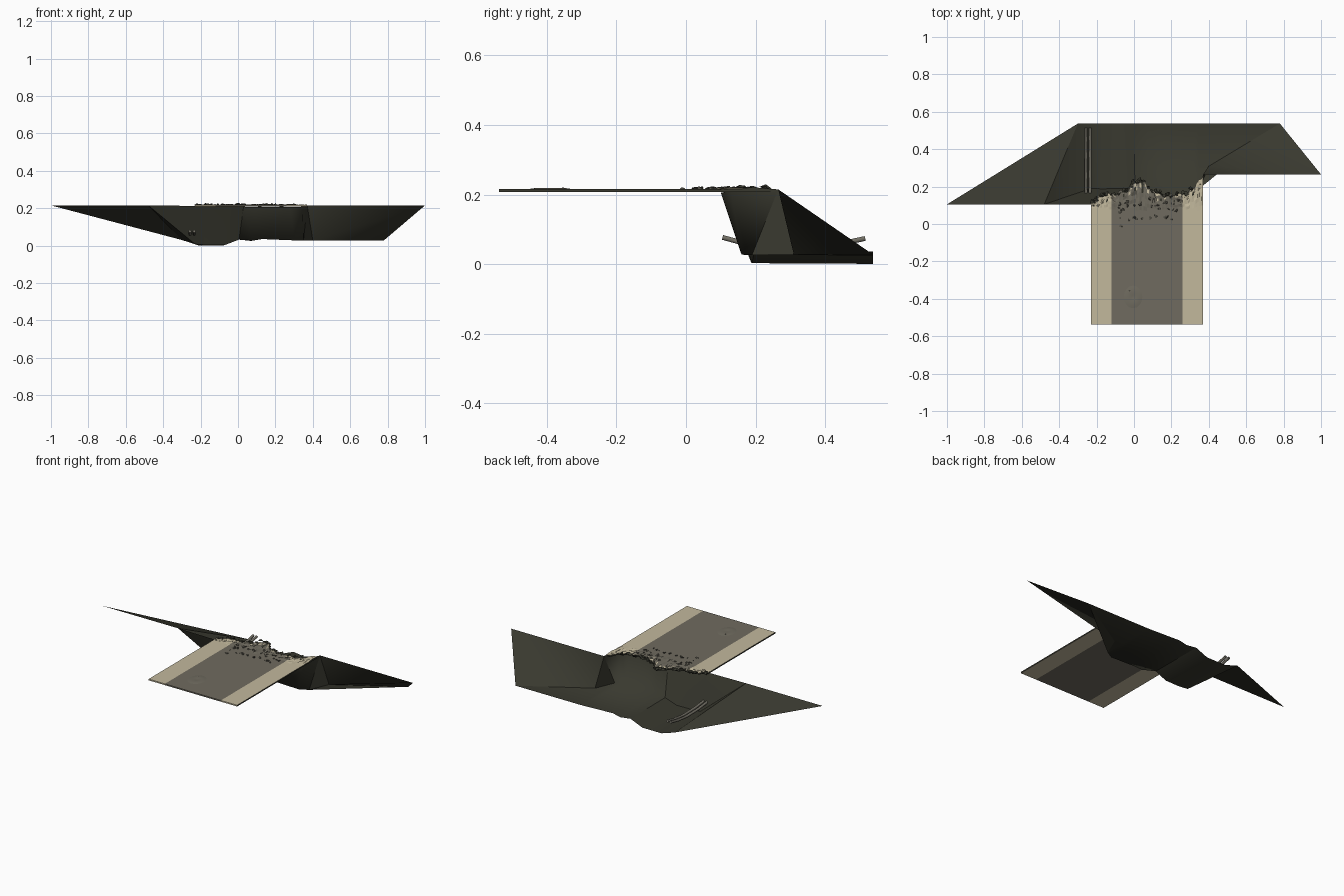
import bpy, bmesh, math, random
from mathutils import Vector

if "Cube" in bpy.data.objects:
    bpy.data.objects.remove(bpy.data.objects["Cube"])

random.seed(7)


def mat(name, c):
    m = bpy.data.materials.new(name)
    m.diffuse_color = (*c, 1)
    m.use_nodes = True
    m.node_tree.nodes["Principled BSDF"].inputs["Base Color"].default_value = m.diffuse_color
    return m


ASPHALT = mat("asphalt grey", (0.16, 0.147, 0.115))
SAND = mat("sandy shoulder", (0.54, 0.48, 0.335))
EARTH = mat("dark earth", (0.040, 0.040, 0.028))
RUBBLE = mat("rubble dark", (0.085, 0.08, 0.063))
STEEL = mat("pipe grey", (0.17, 0.16, 0.13))


def make(name, bm, mats, angle=None):
    me = bpy.data.meshes.new(name)
    bm.to_mesh(me)
    bm.free()
    ob = bpy.data.objects.new(name, me)
    bpy.context.collection.objects.link(ob)
    for m in mats:
        me.materials.append(m)
    if angle:
        bpy.context.view_layer.objects.active = ob
        ob.select_set(True)
        bpy.ops.object.shade_smooth_by_angle(angle=math.radians(angle))
        ob.select_set(False)
    return ob


# --- eroded embankment: steep wall and floor lofted from (crest, toe, back edge)
stations = [
    ((-.48, .105, .215), (-.23, .190, .008), (-.30, .537, .030)),
    ((-.22, .105, .212), (-.17, .188, .003), (-.21, .537, .001)),
    ((-.04, .115, .210), (-.07, .190, .003), (-.08, .537, .001)),
    ((.03, .130, .208), (.005, .195, .032), (.0, .537, .034)),
    ((.08, .105, .206), (.08, .165, .027), (.07, .537, .025)),
    ((.14, .100, .206), (.13, .157, .035), (.12, .537, .036)),
    ((.28, .100, .206), (.30, .160, .028), (.34, .537, .028)),
    ((.345, .130, .208), (.35, .190, .027), (.50, .537, .028)),
    ((.37, .265, .215), (.40, .310, .027), (.78, .537, .028)),
]
bm = bmesh.new()
rows = [[bm.verts.new(p) for p in s] for s in stations]
for a, b in zip(rows, rows[1:]):
    for j in range(2):
        bm.faces.new((a[j], a[j + 1], b[j + 1], b[j]))
# side wings running out to a point at each end
crest, toe, back = rows[0]
t = bm.verts.new((-1, .105, .215))
bm.faces.new((t, crest, back))
bm.faces.new((crest, toe, back))
crest, toe, back = rows[-1]
t = bm.verts.new((1, .265, .215))
bm.faces.new((t, crest, toe))
bm.faces.new((t, toe, back))
bmesh.ops.triangulate(bm, faces=bm.faces)
for f in bm.faces:
    if f.normal.z < 0:
        f.normal_flip()
# crisp folds on the left, worn smooth on the right
for e in bm.edges:
    if max(v.co.x for v in e.verts) < .04 and e.calc_face_angle(0) > .5:
        e.smooth = False
make("eroded_embankment", bm, [EARTH], 85)

# --- road slab with a broken rear edge
EDGE = [(-.23, .12), (-.17, .155), (-.10, .165), (-.03, .19), (.0, .225), (.04, .245),
        (.07, .20), (.12, .17), (.2, .16), (.27, .165), (.32, .20), (.37, .262)]


def edge_y(x):
    for (x0, y0), (x1, y1) in zip(EDGE, EDGE[1:]):
        if x <= x1 + 1e-6:
            return y0 + (y1 - y0) * (x - x0) / (x1 - x0)
    return EDGE[-1][1]


TOP, BOT, N = .216, .208, 60
bm = bmesh.new()
top, bot = [], []
for i in range(N + 1):
    x = -.23 + .6 * i / N
    e = edge_y(x) + random.uniform(-.012, .008)
    col = [-.537, -.2] + [.05 + (e - .05) * k / 8 for k in range(9)]
    top.append([bm.verts.new((x, y, TOP + (random.uniform(-.002, .004) if y > .09 else 0)))
                for y in col])
    bot.append([bm.verts.new((x, y, BOT)) for y in col])
M = len(top[0])


def quad(a, b, c, d, m):
    f = bm.faces.new((a, b, c, d))
    f.material_index = m


for i in range(N):
    xc = -.23 + .6 * (i + .5) / N
    base = 0 if -.12 < xc < .26 else 1
    for j in range(M - 1):
        m = base
        # crumbled, mixed colouring near the break
        if j >= M - 4 and random.random() < .10 * (j - M + 5):
            m = random.choice((0, 1, 1, 2))
        quad(top[i][j], top[i + 1][j], top[i + 1][j + 1], top[i][j + 1], m)
        quad(bot[i][j + 1], bot[i + 1][j + 1], bot[i + 1][j], bot[i][j], base)
    quad(top[i][-1], top[i + 1][-1], bot[i + 1][-1], bot[i][-1], 2)
    quad(top[i + 1][0], top[i][0], bot[i][0], bot[i + 1][0], base)
for j in range(M - 1):
    quad(top[0][j], top[0][j + 1], bot[0][j + 1], bot[0][j], 2)
    quad(top[N][j + 1], top[N][j], bot[N][j], bot[N][j + 1], 2)
make("road_slab", bm, [ASPHALT, SAND, EARTH])


# --- loose stones: jittered convex lumps
def lump(bm, p, r, flat, mi):
    pts = []
    for k in range(9):
        v = Vector([random.gauss(0, 1) for _ in range(3)]).normalized()
        pts.append(bm.verts.new(Vector(p) + Vector((v.x * r, v.y * r, v.z * r * flat))))
    res = bmesh.ops.convex_hull(bm, input=pts)
    for g in res["geom"]:
        if isinstance(g, bmesh.types.BMFace):
            g.material_index = mi
    bmesh.ops.delete(bm, geom=[v for v in pts if v.is_valid and not v.link_faces], context='VERTS')


bm = bmesh.new()
for k in range(36):
    x = random.uniform(-.11, .27)
    y = .16 - .14 * random.random() ** 1.3
    lump(bm, (x, y, TOP + .002), random.uniform(.006, .013), .5, 0)
lump(bm, (-.07, -.01, TOP + .002), .011, .5, 0)
make("loose_stones", bm, [RUBBLE])

# --- broken chunks along the crest
bm = bmesh.new()
for k in range(30):
    x = -.22 + .54 * (k + random.random()) / 30
    lump(bm, (x, edge_y(x) - random.uniform(-.006, .012), random.uniform(.213, .219)),
         random.uniform(.010, .018), .6, 0)
for k in range(60):
    x = random.choice((random.uniform(-.22, -.1), random.uniform(.24, .36)))
    lump(bm, (x, edge_y(x) - random.uniform(.0, .05), TOP), random.uniform(.003, .007), .6, 1)
make("broken_edge_chunks", bm, [EARTH, SAND])

# --- shallow buckled patch in the road
bm = bmesh.new()
rings = []
for r, z in ((.055, 0), (.042, .002), (.022, .003), (.008, .001)):
    rings.append([bm.verts.new((-.005 + r * math.cos(a) * .9, -.39 + r * math.sin(a) * 1.1,
                                TOP + z + .0003))
                  for a in [math.tau * k / 16 for k in range(16)]])
for a, b in zip(rings, rings[1:]):
    for k in range(16):
        bm.faces.new((a[k], a[(k + 1) % 16], b[(k + 1) % 16], b[k]))
bm.faces.new(rings[-1])
lump(bm, (-.02, -.36, TOP + .002), .012, .3, 0)
make("buckled_patch", bm, [ASPHALT], 30)

# --- pair of exposed, sagging pipes
for n, x in (("left", -.257), ("right", -.234)):
    cu = bpy.data.curves.new("pipe_" + n, 'CURVE')
    cu.dimensions = '3D'
    cu.bevel_depth = .008
    cu.bevel_resolution = 1
    cu.use_fill_caps = True
    sp = cu.splines.new('POLY')
    path = [(.105, .077), (.16, .062), (.25, .052), (.36, .050), (.45, .060), (.515, .074)]
    sp.points.add(len(path) - 1)
    for pt, (y, z) in zip(sp.points, path):
        pt.co = (x, y, z, 1)
    cu.materials.append(STEEL)
    bpy.context.collection.objects.link(bpy.data.objects.new("pipe_" + n, cu))
